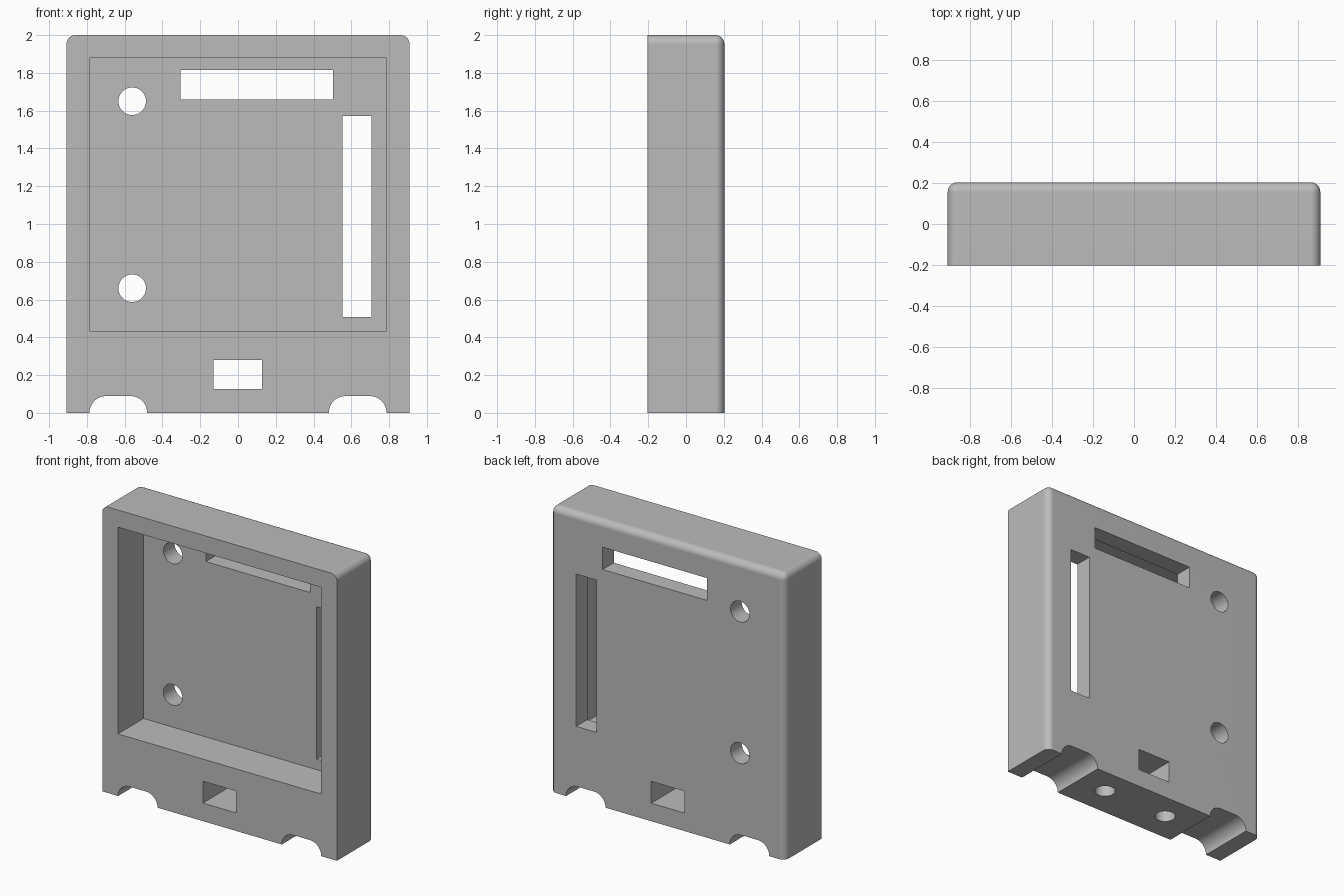
import bpy
import bmesh
from math import pi
from mathutils import Matrix, Vector

cube = bpy.data.objects.get("Cube")
if cube:
    bpy.data.objects.remove(cube, do_unlink=True)

HALF_W, HALF_D, HEIGHT, FILLET = 0.908, 0.203, 2.0, 0.047

grey = bpy.data.materials.new("plain grey")
grey.use_nodes = True
GREY = (0.5, 0.5, 0.5, 1)
grey.diffuse_color = GREY
grey.node_tree.nodes["Principled BSDF"].inputs["Base Color"].default_value = GREY


def finish(name, bm):
    mesh = bpy.data.meshes.new(name)
    bmesh.ops.recalc_face_normals(bm, faces=bm.faces)
    bm.to_mesh(mesh)
    bm.free()
    mesh.materials.append(grey)
    obj = bpy.data.objects.new(name, mesh)
    bpy.context.collection.objects.link(obj)
    return obj


def box_bm(x0, x1, y0, y1, z0, z1):
    bm = bmesh.new()
    size = Matrix.Diagonal((x1 - x0, y1 - y0, z1 - z0, 1))
    centre = Vector((x0 + x1, y0 + y1, z0 + z1)) / 2
    bmesh.ops.create_cube(bm, size=1, matrix=Matrix.Translation(centre) @ size)
    return bm


def round_edges(bm, rule, radius, segments):
    edges = [e for e in bm.edges if rule((e.verts[0].co + e.verts[1].co) / 2)]
    bmesh.ops.bevel(bm, geom=edges, offset=radius, segments=segments,
                    profile=0.5, affect='EDGES', clamp_overlap=True)


def cut(tool):
    mod = body.modifiers.new(tool.name, 'BOOLEAN')
    mod.operation, mod.solver, mod.object = 'DIFFERENCE', 'EXACT', tool
    bpy.context.view_layer.objects.active = body
    bpy.ops.object.modifier_apply(modifier=mod.name)
    bpy.data.objects.remove(tool, do_unlink=True)


def cut_box(name, x0, x1, z0, z1, y0=-0.5, y1=0.5):
    cut(finish(name, box_bm(x0, x1, y0, y1, z0, z1)))


def cut_hole(name, radius, depth, matrix):
    bm = bmesh.new()
    bmesh.ops.create_cone(bm, cap_ends=True, segments=48, radius1=radius,
                          radius2=radius, depth=depth, matrix=matrix)
    cut(finish(name, bm))


# Case body: top corners and the back rim are rounded, the base stays square
def rounded(c):
    top, side, back = c.z > 1.9, abs(c.x) > 0.9, c.y > 0.2
    return top + side + back == 2


bm = box_bm(-HALF_W, HALF_W, -HALF_D, HALF_D, 0, HEIGHT)
round_edges(bm, rounded, FILLET, 8)
body = finish("case_body", bm)

# Open pocket in the front
cut_box("pocket", -0.787, 0.785, 0.434, 1.88, y1=0.08)

# Slots and the small window through the case
cut_box("top_slot", -0.305, 0.503, 1.66, 1.816)
cut_box("side_slot", 0.552, 0.708, 0.508, 1.573)
cut_box("lower_window", -0.13, 0.127, 0.126, 0.279)

# Round mounting holes through the back panel
for z in (0.66, 1.65):
    cut_hole("mounting_hole", 0.073, 1,
             Matrix.Translation((-0.56, 0, z)) @ Matrix.Rotation(pi / 2, 4, 'X'))

# Blind holes and arched notches along the base
for side in (-1, 1):
    cut_hole("base_hole", 0.067, 0.6, Matrix.Translation((side * 0.257, 0.01, 0)))
    x0, x1 = sorted((side * 0.481, side * 0.786))
    bm = box_bm(x0, x1, -0.5, 0.5, -0.3, 0.089)
    round_edges(bm, lambda c: c.z > 0.08 and abs(c.y) < 0.1, 0.088, 10)
    cut(finish("base_notch", bm))

# Smooth the curves and keep flat faces flat
bpy.ops.object.select_all(action='DESELECT')
body.select_set(True)
bpy.context.view_layer.objects.active = body
bpy.ops.object.shade_smooth_by_angle(angle=pi / 6)
weighted = body.modifiers.new("flat_faces", 'WEIGHTED_NORMAL')
weighted.keep_sharp = True
